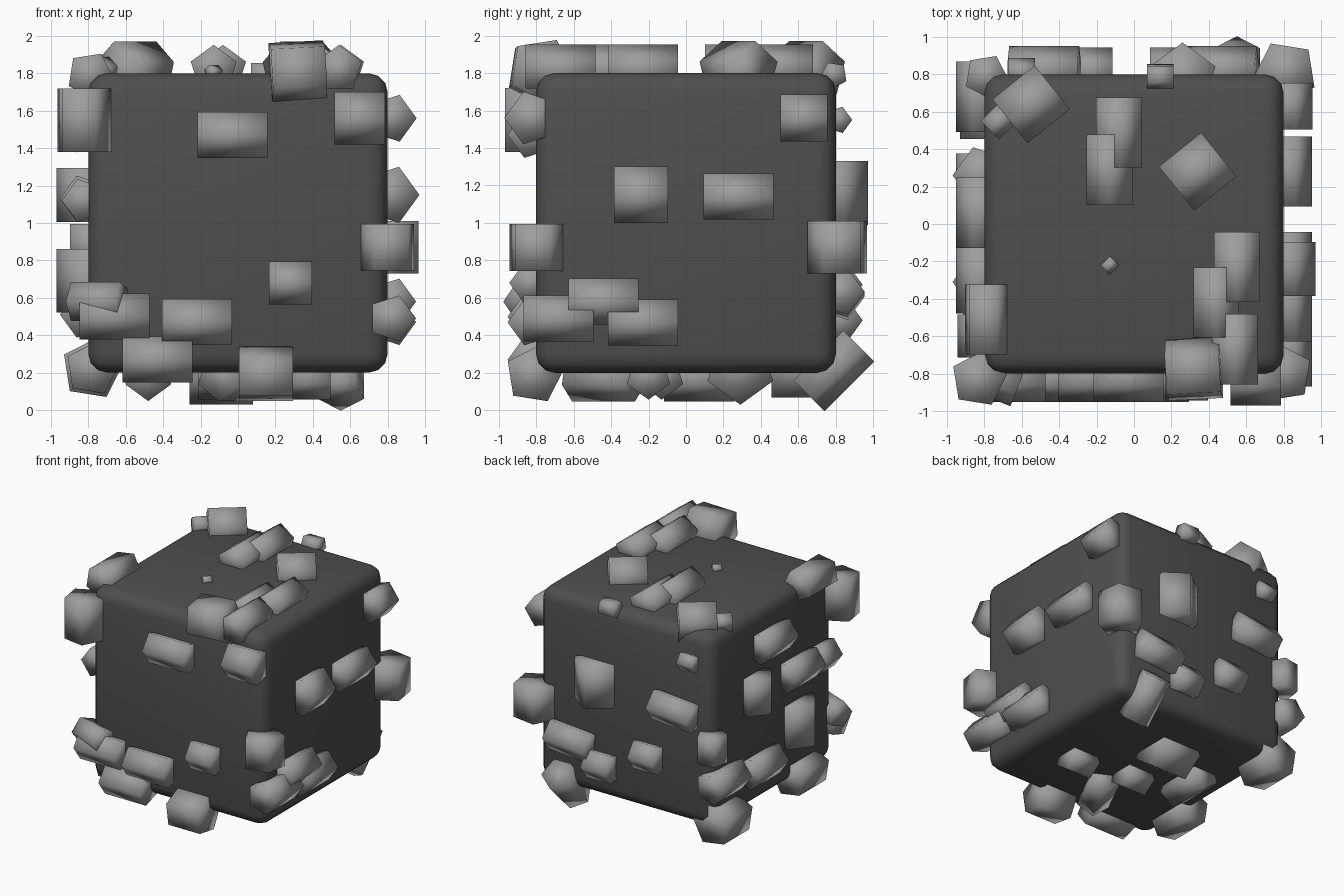
import bpy, bmesh, math
from mathutils import Vector, Matrix

if "Cube" in bpy.data.objects:
    bpy.data.objects.remove(bpy.data.objects["Cube"])


def material(name, v):
    m = bpy.data.materials.new(name)
    m.diffuse_color = (v, v, v, 1)
    m.use_nodes = True
    m.node_tree.nodes["Principled BSDF"].inputs["Base Color"].default_value = m.diffuse_color
    return m


dark = material("dark grey", 0.078)
light = material("light grey", 0.34)
HALF = 0.8                                   # half width of the core
CENTRE = Vector((0, 0, 1))
X, Y, Z = Matrix.Identity(3)
# stone kinds: length and width
LONG, BLOCK, SMALL, PEBBLE = (.375, .245), (.29, .3), (.23, .23), (.14, .14)
BIG = (.34, .35)


def finish(name, bm, mat):
    me = bpy.data.meshes.new(name)
    bm.to_mesh(me)
    bm.free()
    me.materials.append(mat)
    bpy.context.collection.objects.link(bpy.data.objects.new(name, me))


# Rounded core cube
bm = bmesh.new()
bmesh.ops.create_cube(bm, size=2 * HALF, matrix=Matrix.Translation(CENTRE))
bmesh.ops.bevel(bm, geom=bm.edges[:], offset=0.1, segments=3, profile=0.5, affect='EDGES')
for f in bm.faces:
    f.smooth = True
finish("core_cube", bm, dark)


def stone(name, pos, normal, axis, kind):
    """Five-sided prism lying along axis, with its ridge pointing along normal."""
    length, width = kind
    n = normal.normalized()
    u = (axis - n * axis.dot(n)).normalized()
    frame = Matrix((u.cross(n), n, u)).transposed().to_4x4()
    frame.translation = pos
    bm = bmesh.new()
    bmesh.ops.create_cone(bm, cap_ends=True, segments=5, radius1=width / 1.9,
                          radius2=width / 1.9, depth=length)
    # turn one corner of the pentagon onto the ridge direction
    top = max(bm.verts, key=lambda w: w.co.y).co
    turn = math.pi / 2 - math.atan2(top.y, top.x)
    bm.transform(frame @ Matrix.Rotation(turn, 4, 'Z'))
    bmesh.ops.recalc_face_normals(bm, faces=bm.faces[:])
    for f in bm.faces:
        f.smooth = True
    finish(name, bm, light)


def scatter(side, n, u, v, axis, kind, spots):
    """Stones on one side, at (u, v) spots measured from its centre."""
    rise = HALF + min(0.17, kind[1] * 0.62) - kind[1] / 1.9
    for a, b in spots:
        stone(f"{side}_stone", CENTRE + n * rise + u * a + v * b, n, axis, kind)


# Front
scatter("front", -Y, X, Z, X, LONG, [(-.03, .47), (-.22, -.53), (-.66, -.5), (-.43, -.73)])
scatter("front", -Y, X, Z, X, (.27, .28), [(.65, .56)])
scatter("front", -Y, X, Z, X, SMALL, [(.28, -.32)])
# Right
scatter("right", X, Y, Z, Y, LONG, [(.28, .14), (-.68, -.51), (-.44, -.42), (-.23, -.53)])
scatter("right", X, Y, Z, Y, BLOCK, [(-.24, .15)])
scatter("right", X, Y, Z, Y, (.25, .25), [(.63, .56)])
# Back
scatter("back", Y, X, Z, X + Z * .08, LONG, [(-.48, .12), (.47, -.38)])
scatter("back", Y, X, Z, Z, BIG, [(.26, .16)])
scatter("back", Y, X, Z, X, SMALL, [(.2, -.52), (-.23, -.33)])
scatter("back", Y, X, Z, X, PEBBLE, [(-.6, .55)])
# Left
scatter("left", -X, Y, Z, Y, LONG, [(.06, .5), (-.29, .13), (.19, -.49), (.68, -.43)])
scatter("left", -X, Y, Z, Z, BLOCK, [(.26, .15)])
scatter("left", -X, Y, Z, Z, BIG, [(-.31, -.31)])
scatter("left", -X, Y, Z, Y, SMALL, [(-.6, .12)])
# Top, long stones run front to back and blocks lie diagonally
scatter("top", Z, X, Y, Y, LONG, [(-.08, .49), (-.13, .29), (.55, -.23), (.44, -.42), (.54, -.67)])
scatter("top", Z, X, Y, X + Y * .8, BLOCK, [(.34, .28), (-.55, .64)])
scatter("top", Z, X, Y, X + Y, PEBBLE, [(-.72, .55)])
scatter("top", Z, X, Y, X + Y, (.07, .07), [(-.13, -.22)])
# Bottom
scatter("bottom", -Z, X, Y, X * .5 + Y, LONG, [(-.02, -.44)])
scatter("bottom", -Z, X, Y, Y, LONG, [(-.48, .07)])
scatter("bottom", -Z, X, Y, X, BIG, [(-.09, .29)])
scatter("bottom", -Z, X, Y, X, SMALL, [(.38, -.2), (-.1, -.13)])


def edge_stone(n, along, shift, kind, out=0):
    """Stone straddling the core edge that faces n, slid along that edge."""
    stone("edge_stone", CENTRE + n * (HALF + out) + along * shift, n, along, kind)


# Upright edges
edge_stone(X - Y, Z, -.13, (.25, .3))
edge_stone(X + Y, Z, -.13, (.28, .33), .01)
edge_stone(Y - X, Z, -.12, SMALL, -.01)
edge_stone(-X - Y, Z, .55, (.34, .29), .03)
# Top edges
edge_stone(Z - Y, X + Y * .1, .32, (.29, .34), .01)
edge_stone(Z - X, Y, -.51, LONG, -.01)
edge_stone(Z + Y, X, .14, PEBBLE, -.01)
# Bottom edges
edge_stone(-Z - Y, X, .15, BLOCK, .01)
edge_stone(-Z - X, Y, -.4, (.35, .28), -.02)
edge_stone(-Z - X, Y, .62, (.33, .32), -.02)
# Stones lying across the back bottom edge and the front left edge
stone("edge_stone", Vector((.55, .78, .22)), Y - Z, Y + Z, LONG)
stone("edge_stone", Vector((-.75, -.82, .58)), -Y - X * .4, X, (.28, .21))
